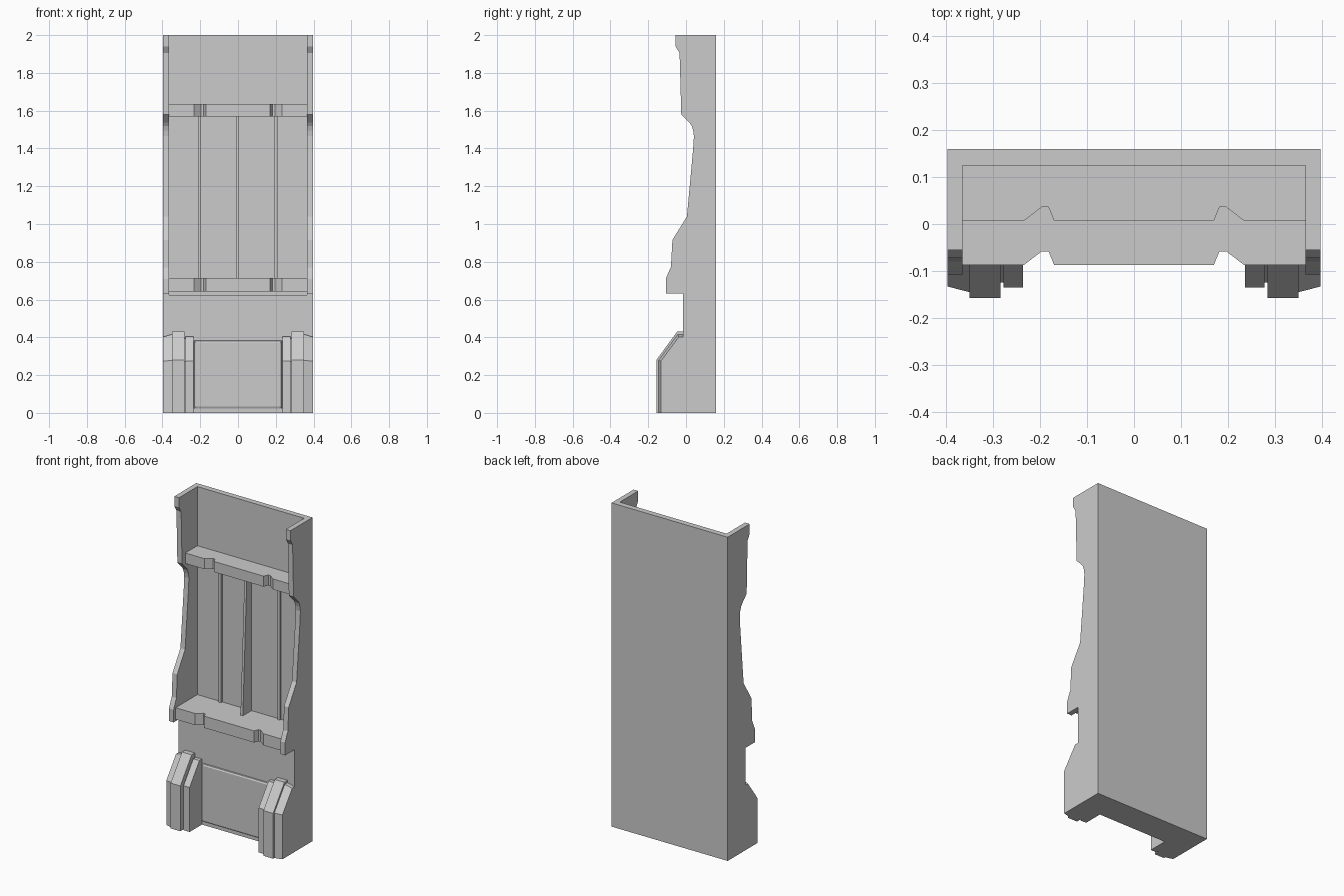
import bpy, bmesh
from mathutils import Vector

if "Cube" in bpy.data.objects:
    bpy.data.objects.remove(bpy.data.objects["Cube"])

W, IN, BACK, INNER = 0.397, 0.365, 0.16, 0.125   # half widths, back planes


def loft(name, sections, mirror=False):
    """Solid skin through matching point loops, capped at both ends."""
    bm = bmesh.new()
    rings = [[bm.verts.new(Vector(p)) for p in s] for s in sections]
    n = len(rings[0])
    for a, b in zip(rings, rings[1:]):
        for i in range(n):
            j = (i + 1) % n
            bm.faces.new((a[i], a[j], b[j], b[i]))
    bm.faces.new(rings[0])
    bm.faces.new(rings[-1])
    bmesh.ops.recalc_face_normals(bm, faces=bm.faces[:])
    me = bpy.data.meshes.new(name)
    bm.to_mesh(me)
    bm.free()
    ob = bpy.data.objects.new(name, me)
    bpy.context.collection.objects.link(ob)
    if mirror:
        ob.modifiers.new("Mirror", 'MIRROR')
    return ob


def side_profile(name, pts, x0, x1, mirror=False):
    """Extrude a (y, z) outline along x."""
    return loft(name, [[(x, y, z) for y, z in pts] for x in (x0, x1)], mirror)


def plan_profile(name, pts, z0, z1):
    """Extrude an (x, y) outline along z."""
    return loft(name, [[(x, y, z) for x, y in pts] for z in (z0, z1)])


def box(name, x0, x1, y0, y1, z0, z1):
    return plan_profile(name, [(x0, y0), (x1, y0), (x1, y1), (x0, y1)], z0, z1)


# Cabinet: one side outline (contoured walls plus base), hollowed above the base
outline = [(BACK, 0), (BACK, 2), (-0.055, 2), (-0.055, 1.94), (-0.034, 1.905),
           (-0.025, 1.58), (0.018, 1.537), (0.03, 1.52), (0.038, 1.495),
           (0.042, 1.465), (0.037, 1.39), (0.005, 1.04), (-0.072, 0.915),
           (-0.08, 0.77), (-0.088, 0.755), (-0.107, 0.71), (-0.107, 0.632),
           (-0.015, 0.632), (-0.015, 0)]
cabinet = side_profile("cabinet", outline, -W, W)
cutter = box("cavity_cutter", -IN, IN, -0.5, INNER, 0.625, 2.2)
cutter.hide_render = True
cutter.hide_viewport = True
cut = cabinet.modifiers.new("Cavity", 'BOOLEAN')
cut.operation = 'DIFFERENCE'
cut.solver = 'EXACT'
cut.object = cutter


# Cross shelves with two notches in the front edge
def shelf(name, front, z0, z1):
    notch = [(0.17, front), (0.182, front + 0.029),
             (0.196, front + 0.029), (0.234, front)]
    right = notch + [(IN, front), (IN, INNER)]
    left = [(-x, y) for x, y in reversed(right)]
    plan_profile(name, left + right, z0, z1)


shelf("upper_shelf", 0.007, 1.57, 1.635)
shelf("lower_shelf", -0.087, 0.643, 0.715)

# Vertical dividers: a tapering middle fin and two shallow side strips
for name, x, top, bottom in (("left_strip", -0.203, 0.112, 0.112),
                             ("middle_fin", -0.003, 0.08, 0.04),
                             ("right_strip", 0.2, 0.112, 0.112)):
    side_profile(name, [(INNER, 0.715), (bottom, 0.715), (top, 1.57), (INNER, 1.57)],
                 x - 0.008, x + 0.008)


# Foot blocks: stepped ribs sharing one outline shape
def foot_outline(front, top, knee, lip):
    return [(-0.015, 0), (front, 0), (front, knee), (lip, top), (-0.015, top)]


rib = foot_outline(-0.157, 0.43, 0.28, -0.047)
inner = foot_outline(-0.135, 0.405, 0.275, -0.04)
groove = foot_outline(-0.125, 0.395, 0.272, -0.037)
outer_in = foot_outline(-0.145, 0.416, 0.278, -0.043)
outer_out = foot_outline(-0.133, 0.402, 0.274, -0.038)
side_profile("foot_rib", rib, 0.284, 0.35, True)
side_profile("foot_inner", inner, 0.236, 0.278, True)
side_profile("foot_groove", groove, 0.278, 0.284, True)
loft("foot_outer", [[(0.35, y, z) for y, z in outer_in],
                    [(W, y, z) for y, z in outer_out]], True)

# Chamfered kick panel between the feet
loft("kick_panel", [[(-a, y, z0), (a, y, z0), (a, y, z1), (-a, y, z1)]
                    for a, y, z0, z1 in ((0.232, -0.015, 0.022, 0.382),
                                         (0.23, -0.022, 0.024, 0.38),
                                         (0.222, -0.027, 0.034, 0.372))])
